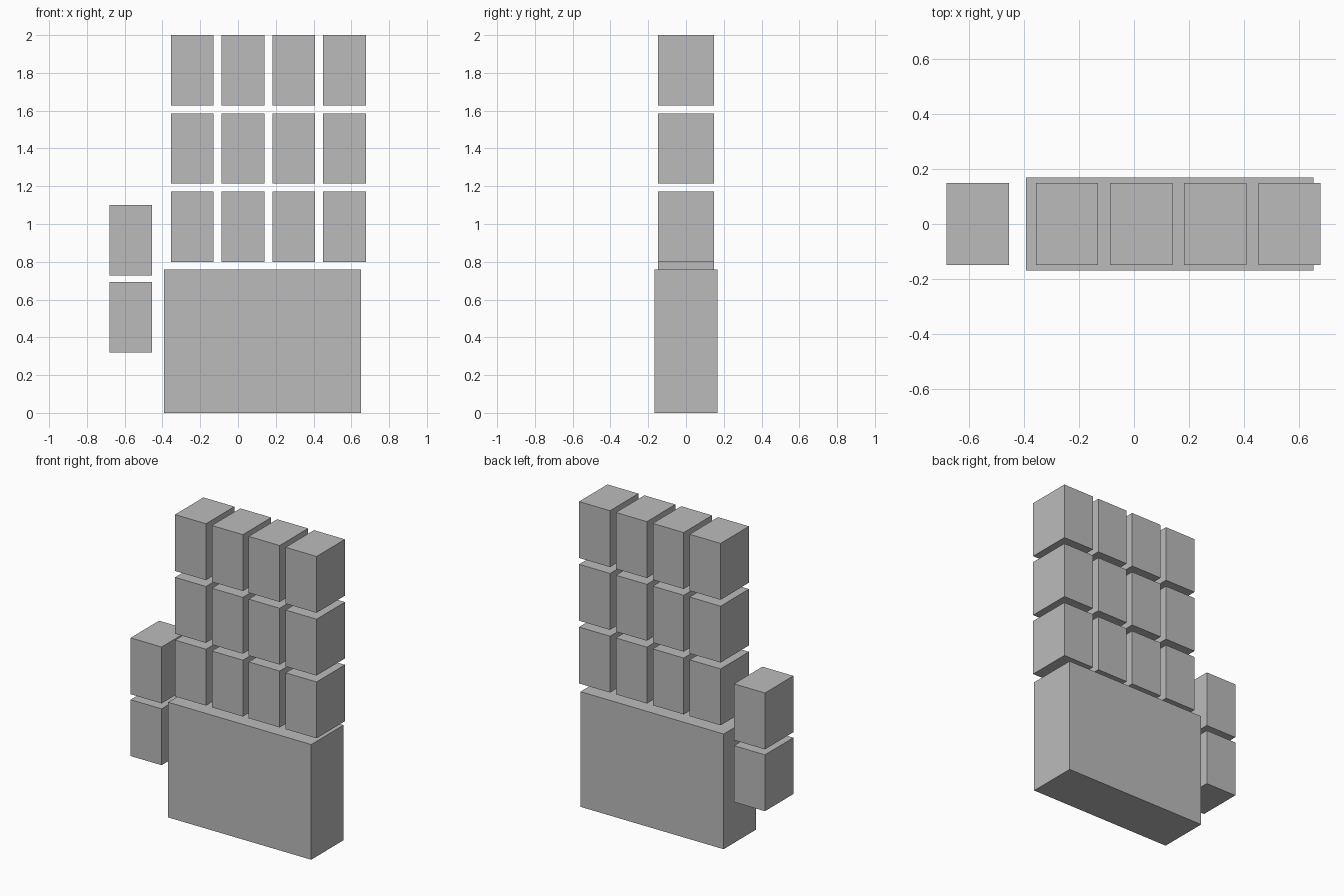
import bpy

cube = bpy.data.objects.get("Cube")
if cube:
    bpy.data.objects.remove(cube, do_unlink=True)

# Single flat grey
grey = bpy.data.materials.new("grey")
grey.use_nodes = True
colour = (0.5, 0.5, 0.5, 1)
grey.diffuse_color = colour
grey.node_tree.nodes["Principled BSDF"].inputs["Base Color"].default_value = colour


def block(name, x, z, size):
    """Box centred on x, with its underside at height z."""
    bpy.ops.mesh.primitive_cube_add(size=1, location=(x, 0, z + size[2] / 2))
    ob = bpy.context.object
    ob.name = name
    ob.scale = size
    bpy.ops.object.transform_apply(location=False, rotation=False, scale=True)
    ob.data.materials.append(grey)
    return ob


SEGMENT = (0.226, 0.296, 0.372)
PITCH_X, PITCH_Z = 0.269, 0.414

# Palm
block("palm", 0.13, 0, (1.044, 0.336, 0.76))

# Four fingers of three segments
for i, finger in enumerate(("index", "middle", "ring", "little")):
    for j, part in enumerate(("lower", "middle", "tip")):
        block(f"{finger}_finger_{part}", -0.243 + i * PITCH_X, 0.8 + j * PITCH_Z, SEGMENT)

# Thumb of two segments, beside the palm
for j, part in enumerate(("lower", "tip")):
    block(f"thumb_{part}", -0.567, 0.32 + j * 0.408, SEGMENT)
